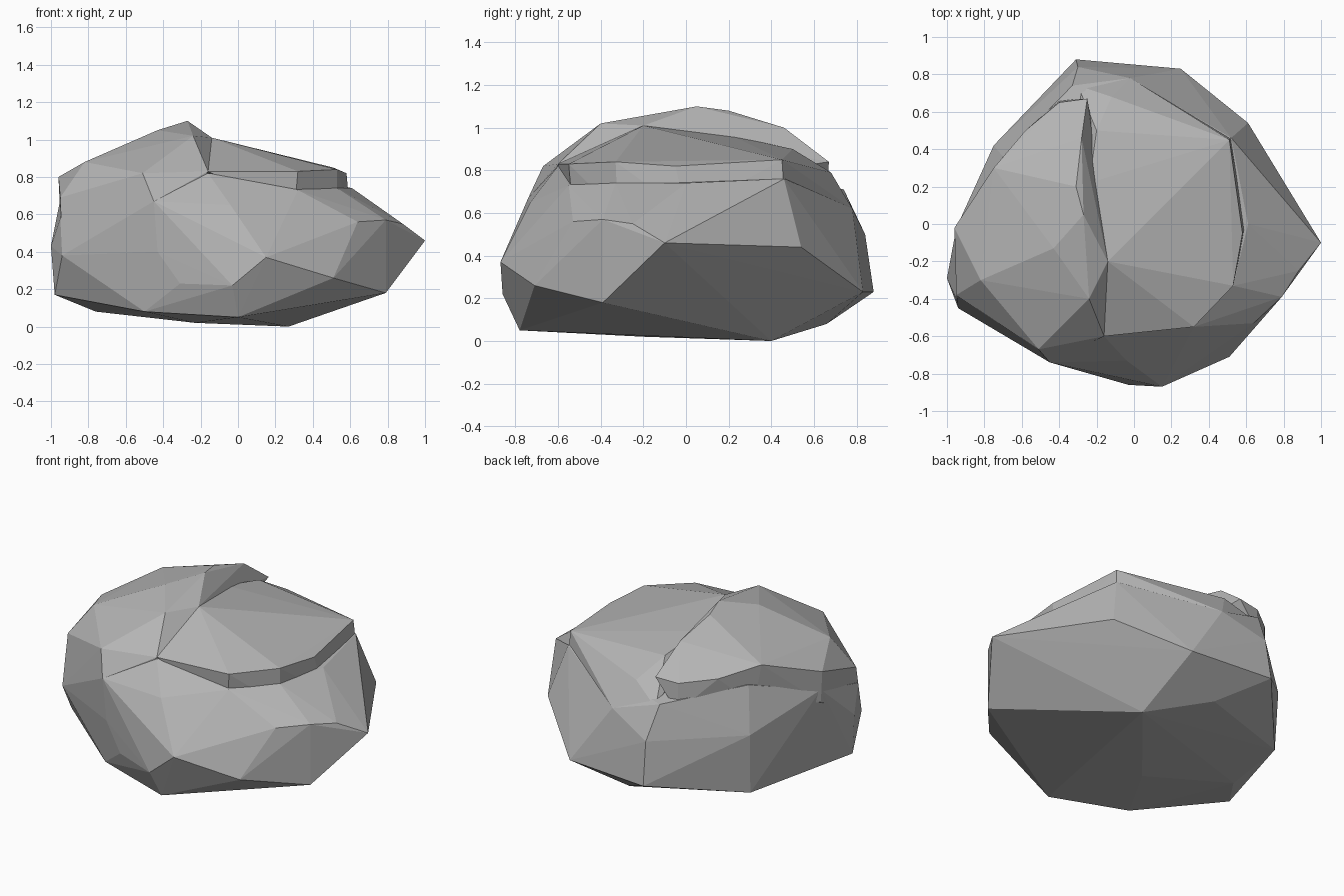
import bpy
import bmesh

# Remove the default object only
default_cube = bpy.data.objects.get("Cube")
if default_cube:
    bpy.data.objects.remove(default_cube, do_unlink=True)

# One plain stone colour
stone = bpy.data.materials.new("stone_grey")
stone.use_nodes = True
stone.diffuse_color = (0.46, 0.46, 0.46, 1)
stone.node_tree.nodes["Principled BSDF"].inputs["Base Color"].default_value = stone.diffuse_color
stone.node_tree.nodes["Principled BSDF"].inputs["Roughness"].default_value = 0.9


def faceted_block(name, corners):
    """Wrap a few corner points in a flat-faced convex block."""
    bm = bmesh.new()
    for corner in corners:
        bm.verts.new(corner)
    hull = bmesh.ops.convex_hull(bm, input=bm.verts[:])
    inner = {v for v in hull["geom_interior"] if isinstance(v, bmesh.types.BMVert)}
    bmesh.ops.delete(bm, geom=list(inner), context="VERTS")
    bmesh.ops.recalc_face_normals(bm, faces=bm.faces[:])
    mesh = bpy.data.meshes.new(name)
    bm.to_mesh(mesh)
    bm.free()
    mesh.materials.append(stone)
    block = bpy.data.objects.new(name, mesh)
    bpy.context.collection.objects.link(block)
    return block


# Lower body: underside, belt and the foot of the upper ledges
underside = [
    (0, -.78, .05), (.27, .4, 0), (-.23, -.2, .02), (-.06, .66, .08),
    (-.76, 0, .08), (-.74, .4, .12), (-.5, -.64, .08), (-.98, -.3, .17),
]
belt = [
    (.15, -.87, .37), (-.03, -.86, .22), (-.31, -.76, .23), (.51, -.71, .26),
    (.79, -.39, .18), (1, -.1, .46), (.61, .54, .44), (.25, .83, .23),
    (-.31, .88, .23), (-.3, .84, .5), (-.75, .42, .5), (-1, -.29, .43),
    (-.94, -.45, .38), (-.43, -.73, .4),
]
ledge_foot = [
    (.64, -.53, .56), (.79, -.39, .57), (.88, -.25, .55), (.32, -.55, .73),
    (.53, -.33, .74), (.61, 0, .74), (.52, .46, .76), (-.04, -.73, .65),
    (-.45, -.74, .67), (-.02, .78, .62), (-.33, .74, .71), (-.7, .36, .79),
    (-.95, -.02, .68), (-.95, -.4, .58), (-.16, -.6, .82),
]
boulder = faceted_block("boulder", underside + belt + ledge_foot)

# Sloping slab on the left shoulder, steep at the front and running out at the back
slab = faceted_block("slab", [
    (-.16, -.6, .83), (.32, -.55, .83), (.53, -.33, .84), (.58, -.05, .82),
    (.51, .45, .85), (-.14, -.2, 1.01), (-.24, .22, .96), (-.2, .5, .9),
    (-.12, .68, .79), (-.02, .78, .62), (.3, -.53, .6), (.53, -.32, .6),
    (.6, 0, .6), (.52, .46, .7), (-.3, .3, .5), (-.3, .74, .68),
])

# Raised crest on the right, stepping down to the slab and flush at the front
crest = faceted_block("crest", [
    (-.16, -.6, .83), (-.51, -.67, .82), (-.24, -.4, 1.02), (-.14, -.2, 1.01),
    (-.27, .05, 1.1), (-.31, .2, 1.08), (-.28, .46, 1), (-.25, .67, .84),
    (-.4, .65, .83), (-.58, .5, .85), (-.75, .3, .91), (-.96, -.02, .8),
    (-.95, -.38, .69), (-.82, -.3, .88), (-.43, -.13, 1.05), (-.24, .22, .9),
    (-.2, .4, .8), (-.71, .32, .65), (-.4, .66, .65), (-.95, -.02, .6),
    (-.45, -.74, .67), (-.43, -.73, .4), (-.94, -.45, .38),
])

# Fuse the blocks into one closed stone
for block in (slab, crest):
    fuse = boulder.modifiers.new("fuse_" + block.name, "BOOLEAN")
    fuse.operation = "UNION"
    fuse.solver = "EXACT"
    fuse.object = block
bpy.context.view_layer.update()
graph = bpy.context.evaluated_depsgraph_get()
fused = bpy.data.meshes.new_from_object(boulder.evaluated_get(graph))
boulder.modifiers.clear()
boulder.data = fused
for block in (slab, crest):
    bpy.data.objects.remove(block, do_unlink=True)

# Flat facets everywhere
for face in boulder.data.polygons:
    face.use_smooth = False
    face.material_index = 0
